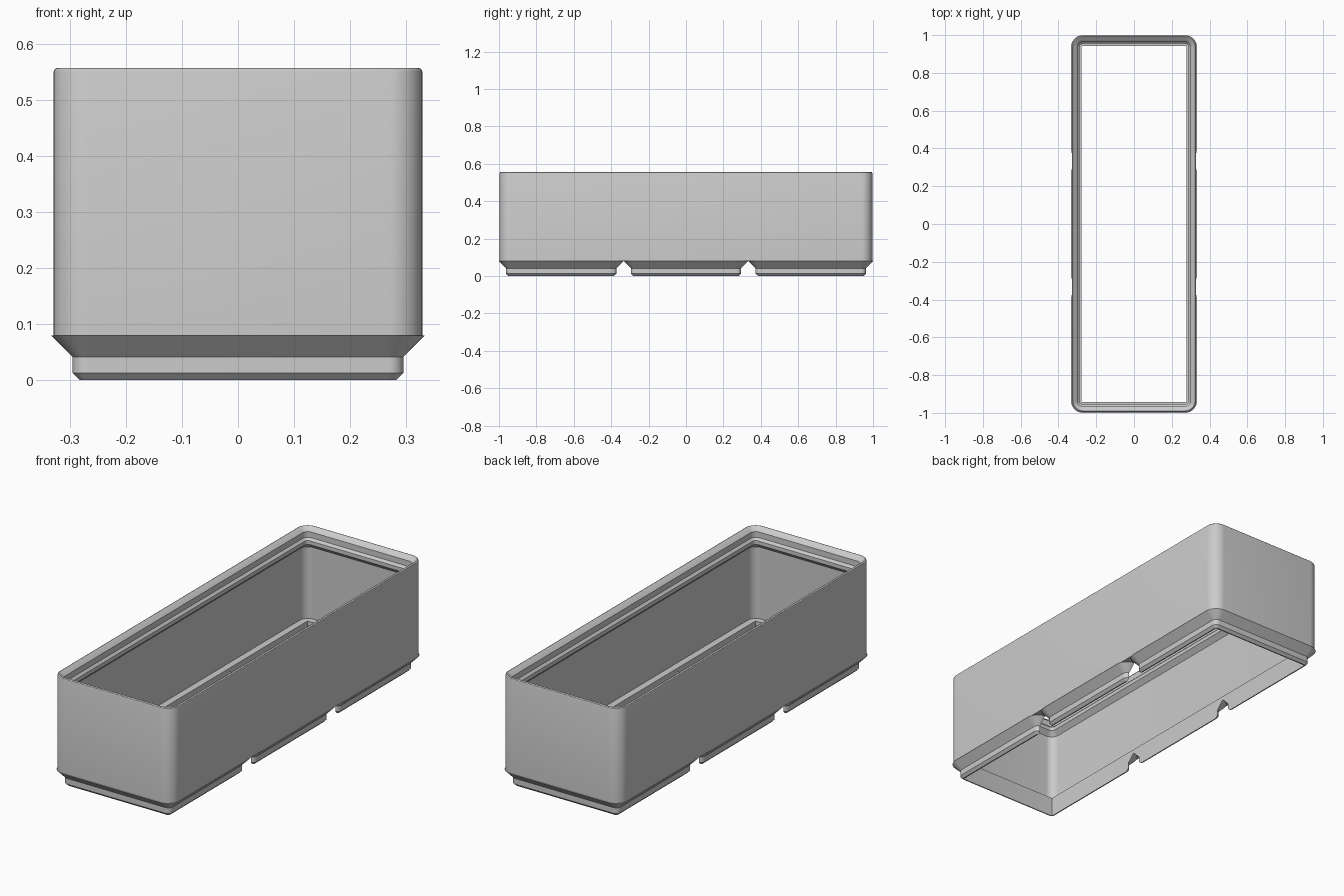
import bpy
import bmesh
import math

MM = 2 / 126          # model units per millimetre
PITCH = 42            # spacing of the feet
CORNER_STEPS = 8

cube = bpy.data.objects.get("Cube")
if cube:
    bpy.data.objects.remove(cube, do_unlink=True)

grey = bpy.data.materials.new("plain grey plastic")
grey.use_nodes = True
colour = (0.6, 0.6, 0.6, 1)
grey.diffuse_color = colour
grey.node_tree.nodes["Principled BSDF"].inputs["Base Color"].default_value = colour


def rounded_rect(hx, hy, r, z, cy=0):
    """Points of a rounded rectangle, in millimetres."""
    points = []
    for quarter, (sx, sy) in enumerate([(1, 1), (-1, 1), (-1, -1), (1, -1)]):
        for i in range(CORNER_STEPS + 1):
            a = math.pi / 2 * (quarter + i / CORNER_STEPS)
            points.append((sx * (hx - r) + r * math.cos(a),
                           cy + sy * (hy - r) + r * math.sin(a), z))
    return points


def loft(name, rings, closed):
    """Skin a stack of rings; close it into a tube or cap both ends."""
    bm = bmesh.new()
    loops = [[bm.verts.new([c * MM for c in p]) for p in ring] for ring in rings]
    n = len(loops[0])
    pairs = list(zip(loops, loops[1:]))
    if closed:
        pairs.append((loops[-1], loops[0]))
    else:
        bm.faces.new(loops[0])
        bm.faces.new(loops[-1])
    for low, high in pairs:
        for i in range(n):
            j = (i + 1) % n
            bm.faces.new((low[i], low[j], high[j], high[i]))
    bmesh.ops.recalc_face_normals(bm, faces=bm.faces)
    mesh = bpy.data.meshes.new(name)
    bm.to_mesh(mesh)
    bm.free()
    mesh.materials.append(grey)
    obj = bpy.data.objects.new(name, mesh)
    bpy.context.collection.objects.link(obj)
    return obj


def activate(obj):
    bpy.ops.object.select_all(action="DESELECT")
    obj.select_set(True)
    bpy.context.view_layer.objects.active = obj


# Outer half sizes of the bin, and of the open bottom
HX, HY, R = 20.75, 62.75, 3.75
OPEN_X, OPEN_Y = 17.45, 59.45
BASE, TOP = 5.0, 35.1

# Wall section as (inset, height): outside, rounded rim, stacking lip, inner wall, ledge
section = [(0, BASE), (0, TOP - 0.5), (0.08, TOP - 0.22), (0.25, TOP - 0.06),
           (0.45, TOP), (0.65, TOP - 0.08), (1.9, TOP - 1.3), (1.9, TOP - 3.1),
           (2.6, TOP - 3.8), (2.6, TOP - 5), (1.2, TOP - 6.4), (1.2, BASE + 1.2)]
rings = [rounded_rect(HX - d, HY - d, R - d, z) for d, z in section]
rings += [rounded_rect(OPEN_X, OPEN_Y, 0.03, z) for z in (BASE + 1.2, BASE)]
parts = [loft("bin_wall", rings, True)]

# Stepped feet, hollowed by one shared opening
opening = loft("opening_cutter",
               [rounded_rect(OPEN_X, OPEN_Y, 0.03, z) for z in (-5, 15)], False)
opening.hide_render = True
foot_section = [(3.2, 0), (2.4, 0.8), (2.4, 2.6), (0, BASE)]
for label, row in (("front", -1), ("middle", 0), ("back", 1)):
    rings = [rounded_rect(PITCH / 2 - d, PITCH / 2 - d, 4 - d, z, row * PITCH)
             for d, z in foot_section]
    foot = loft(label + "_foot", rings, False)
    cut = foot.modifiers.new("opening", "BOOLEAN")
    cut.operation = "DIFFERENCE"
    cut.solver = "EXACT"
    cut.object = opening
    activate(foot)
    bpy.ops.object.modifier_apply(modifier=cut.name)
    parts.append(foot)
bpy.data.objects.remove(opening, do_unlink=True)

# Smooth rounded corners, crisp chamfers
for part in parts:
    activate(part)
    bpy.ops.object.shade_smooth_by_angle(angle=math.radians(30))
